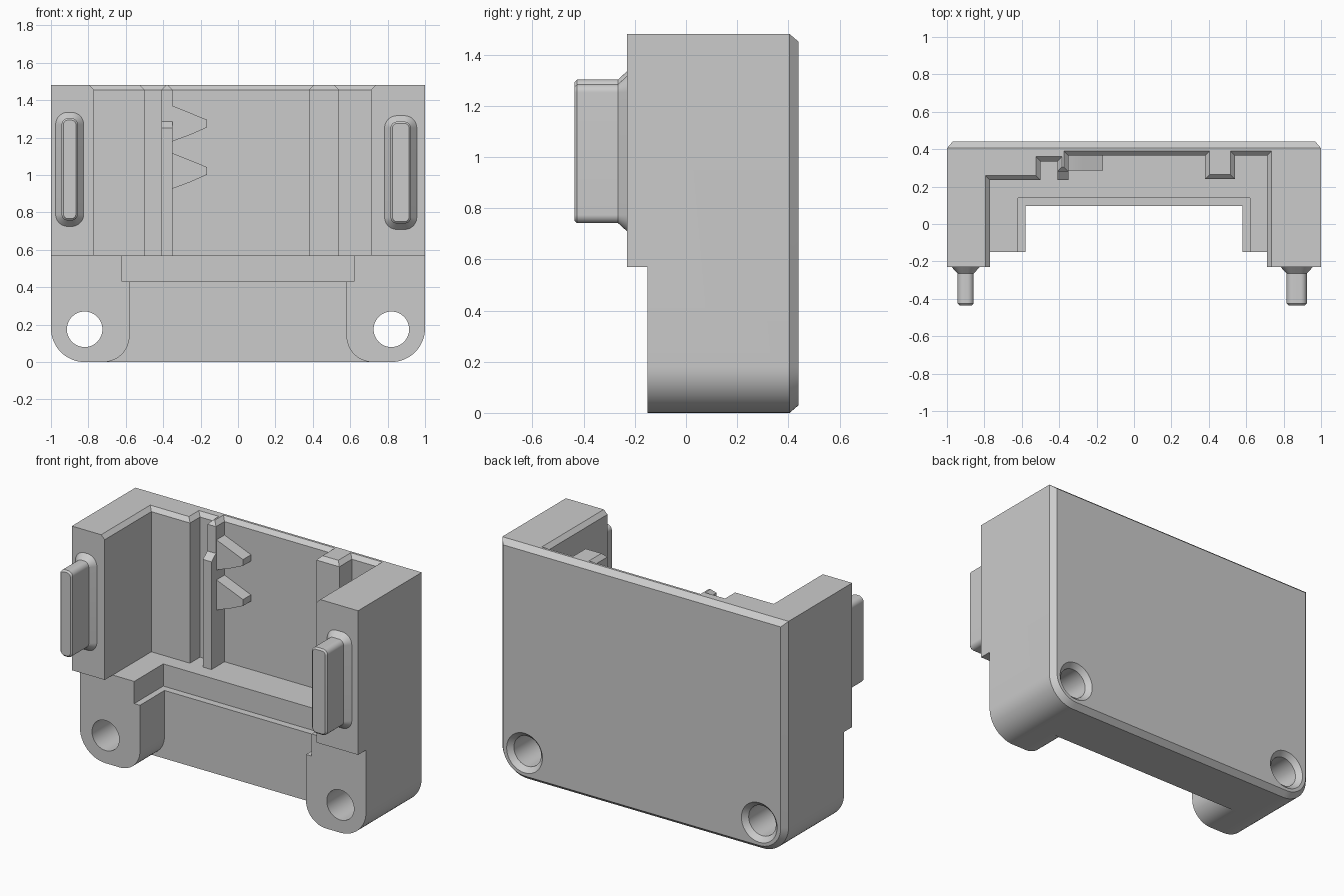
import bpy, bmesh
from math import sin, cos, pi
from mathutils import Vector

if "Cube" in bpy.data.objects:
    bpy.data.objects.remove(bpy.data.objects["Cube"], do_unlink=True)

GREY = 0.6
grey = bpy.data.materials.new("light_grey")
grey.use_nodes = True
grey.diffuse_color = (GREY, GREY, GREY, 1)
grey.node_tree.nodes["Principled BSDF"].inputs["Base Color"].default_value = (GREY, GREY, GREY, 1)


def loft(name, rings):
    """Closed solid through rings with equal point counts."""
    bm = bmesh.new()
    loops = [[bm.verts.new(p) for p in ring] for ring in rings]
    n = len(loops[0])
    for a, b in zip(loops, loops[1:]):
        for i in range(n):
            j = (i + 1) % n
            bm.faces.new((a[i], a[j], b[j], b[i]))
    bm.faces.new(loops[0])
    bm.faces.new(loops[-1])
    bmesh.ops.recalc_face_normals(bm, faces=bm.faces)
    mesh = bpy.data.meshes.new(name)
    bm.to_mesh(mesh)
    bm.free()
    mesh.materials.append(grey)
    ob = bpy.data.objects.new(name, mesh)
    bpy.context.collection.objects.link(ob)
    return ob


def along_y(profile, y):
    return [(x, y, z) for x, z in profile]


def along_z(profile, z):
    return [(x, y, z) for x, y in profile]


def arc(cx, cz, r, start, steps=12):
    if r == 0:
        return [(cx, cz)]
    return [(cx + r * cos(start + pi / 2 * i / steps),
             cz + r * sin(start + pi / 2 * i / steps)) for i in range(steps + 1)]


def outline(x0, x1, z0, z1, low, high):
    """Rectangle with separate radii for the lower and upper corners."""
    return (arc(x0 + low, z0 + low, low, pi) + arc(x1 - low, z0 + low, low, -pi / 2)
            + arc(x1 - high, z1 - high, high, 0) + arc(x0 + high, z1 - high, high, pi / 2))


def box(name, x0, x1, y0, y1, z0, z1):
    rect = outline(x0, x1, z0, z1, 0, 0)
    return loft(name, [along_y(rect, y0), along_y(rect, y1)])


def grow(poly, d):
    """Offset a clockwise polygon outwards with mitred corners."""
    pts = [Vector(p) for p in poly]
    out = []
    for i, p in enumerate(pts):
        a = (p - pts[i - 1]).normalized()
        b = (pts[(i + 1) % len(pts)] - p).normalized()
        na, nb = Vector((-a.y, a.x)), Vector((-b.y, b.x))
        out.append(p + (na + nb) * d / (1 + na.dot(nb)))
    return out


def cut(body, cutter):
    cutter.hide_render = True
    mod = body.modifiers.new("cut", 'BOOLEAN')
    mod.operation = 'DIFFERENCE'
    mod.solver = 'EXACT'
    mod.object = cutter
    bpy.context.view_layer.objects.active = body
    bpy.ops.object.modifier_apply(modifier=mod.name)
    bpy.data.objects.remove(cutter, do_unlink=True)


# Main block: rounded lower corners, chamfered back edge
TOP, LEDGE, C = 1.48, 0.57, 0.03
full = outline(-1, 1, 0, TOP, 0.18, 0)
back = outline(-1 + C, 1 - C, C, TOP - C, 0.15, 0)
body = loft("housing_body", [along_y(full, -0.23), along_y(full, 0.405), along_y(back, 0.44)])

# Upper recess with stepped back wall and chamfered top rim
recess = [(-0.77, -1), (-0.77, 0.235), (-0.5, 0.235), (-0.5, 0.335), (-0.41, 0.335),
          (-0.41, 0.28), (-0.35, 0.28), (-0.35, 0.365), (0.38, 0.365), (0.38, 0.24),
          (0.54, 0.24), (0.54, 0.365), (0.71, 0.365), (0.71, -1)]
rim = grow(recess, 0.025)
cut(body, loft("recess_cutter", [along_z(recess, LEDGE), along_z(recess, TOP - 0.025),
                                 along_z(rim, TOP), along_z(rim, TOP + 0.1)]))

# Lower front step and shallow slot under the recess
cut(body, box("step_cutter", -2, 2, -1, -0.15, -1, LEDGE))
cut(body, box("slot_cutter", -0.62, 0.62, -1, 0.14, 0.43, 0.65))

# Opening between the two rounded feet
foot = arc(-0.72, 0.14, 0.14, -pi / 2)
side = [(-0.72, -0.1)] + foot + [(-0.58, 0.5)]
opening = side + [(-x, z) for x, z in reversed(side)]
cut(body, loft("opening_cutter", [along_y(opening, -1), along_y(opening, 0.095)]))

# Countersunk mounting holes
for x in (-0.82, 0.82):
    def ring(r, y):
        return [(x + r * cos(2 * pi * i / 48), y, 0.175 + r * sin(2 * pi * i / 48))
                for i in range(48)]
    cut(body, loft("hole_cutter", [ring(0.095, -1), ring(0.095, 0.41),
                                   ring(0.125, 0.44), ring(0.125, 0.5)]))

parts = [body]

# Lower guide rib with sloped top
rib = [(0.235, LEDGE - 0.01), (0.235, 1.25), (0.285, 1.29), (0.4, 1.29), (0.4, LEDGE - 0.01)]
parts.append(loft("guide_rib", [[(x, y, z) for y, z in rib] for x in (-0.41, -0.35)]))

# Pair of tapered catch teeth beside the rib
tooth = [(-0.36, 0.097), (-0.35, 0.095), (-0.275, 0.065), (-0.165, 0.02),
         (-0.165, -0.02), (-0.255, -0.06), (-0.35, -0.095), (-0.36, -0.097)]
for name, z in (("upper_tooth", 1.275), ("lower_tooth", 1.022)):
    shape = [(x, z + dz) for x, dz in tooth]
    parts.append(loft(name, [along_y(shape, 0.285), along_y(shape, 0.38)]))


# Front pegs on flared bases
def peg(name, cx, cz, half_w, half_h):
    def ring(inset, r, y):
        w, h = half_w - inset, half_h - inset
        return along_y(outline(cx - w, cx + w, cz - h, cz + h, r, r), y)
    return loft(name, [ring(0, 0.065, -0.22), ring(0, 0.065, -0.23), ring(0.032, 0.033, -0.265),
                       ring(0.032, 0.033, -0.425), ring(0.042, 0.023, -0.435)])


parts.append(peg("right_peg", -0.9, 1.03, 0.075, 0.305))
parts.append(peg("left_peg", 0.87, 1.013, 0.086, 0.304))

# Smooth curved walls, keep edges sharp
bpy.ops.object.select_all(action='DESELECT')
for ob in parts:
    ob.select_set(True)
bpy.context.view_layer.objects.active = body
bpy.ops.object.shade_smooth_by_angle(angle=pi / 7)
